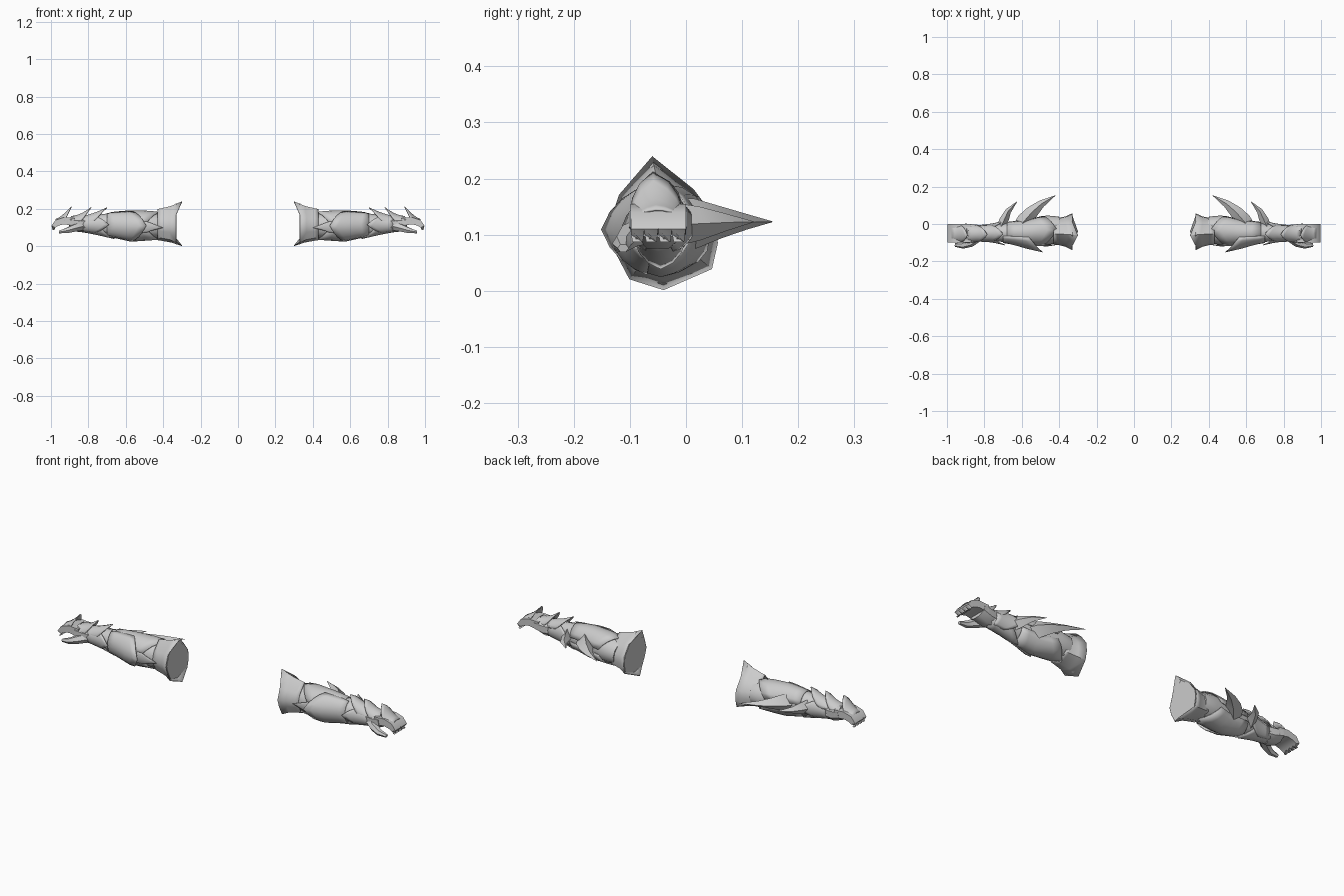
import bpy, math
from mathutils import Vector

if "Cube" in bpy.data.objects:
    bpy.data.objects.remove(bpy.data.objects["Cube"], do_unlink=True)

grey = bpy.data.materials.new("plain grey")
grey.use_nodes = True
grey.diffuse_color = (0.6, 0.6, 0.6, 1)
grey.node_tree.nodes["Principled BSDF"].inputs["Base Color"].default_value = (0.6, 0.6, 0.6, 1)


def build(name, rings, closed=True, caps=True, thick=0, angle=40):
    """Skin a list of point rings, then mirror the part to the other arm."""
    n = len(rings[0])
    verts = [p for r in rings for p in r]
    faces = []
    for i in range(len(rings) - 1):
        for j in range(n if closed else n - 1):
            k = (j + 1) % n
            faces.append((i * n + j, i * n + k, (i + 1) * n + k, (i + 1) * n + j))
    if caps and closed:
        faces += [tuple(range(n))[::-1], tuple(range(len(verts) - n, len(verts)))]
    me = bpy.data.meshes.new(name)
    me.from_pydata(verts, [], faces)
    me.materials.append(grey)
    ob = bpy.data.objects.new(name, me)
    bpy.context.collection.objects.link(ob)
    bpy.ops.object.select_all(action='DESELECT')
    ob.select_set(True)
    bpy.context.view_layer.objects.active = ob
    bpy.ops.object.mode_set(mode='EDIT')
    bpy.ops.mesh.select_all(action='SELECT')
    bpy.ops.mesh.normals_make_consistent(inside=False)
    bpy.ops.object.mode_set(mode='OBJECT')
    bpy.ops.object.shade_smooth_by_angle(angle=math.radians(angle))
    if thick:
        s = ob.modifiers.new("Thickness", 'SOLIDIFY')
        s.thickness, s.offset = thick, 0
    ob.modifiers.new("Other arm", 'MIRROR')
    return ob


def tube(name, path, n=8, turn=0.0, angle=40):
    """Tapered tube through (x, y, z, half width, half height)."""
    pts = [Vector(p[:3]) for p in path]
    rings = []
    for i, p in enumerate(path):
        t = (pts[min(i + 1, len(pts) - 1)] - pts[max(i - 1, 0)]).normalized()
        side = t.cross(Vector((0, 0, 1))).normalized()
        up = side.cross(t)
        rings.append([pts[i] + side * p[3] * math.cos(a) + up * p[4] * math.sin(a)
                      for a in (math.tau * j / n + turn for j in range(n))])
    return build(name, rings, angle=angle)


# Arm centre line: x, y, z, half width, half height
ARM = [(0.40, -0.03, 0.105, 0.070, 0.063), (0.46, -0.032, 0.110, 0.078, 0.070),
       (0.57, -0.045, 0.108, 0.066, 0.078), (0.66, -0.045, 0.115, 0.055, 0.066),
       (0.76, -0.047, 0.117, 0.043, 0.050), (0.83, -0.05, 0.118, 0.040, 0.040),
       (0.90, -0.05, 0.123, 0.046, 0.034), (0.99, -0.05, 0.112, 0.044, 0.028)]


def arm_at(x):
    for a, b in zip(ARM, ARM[1:]):
        if x <= b[0]:
            f = max(0, (x - a[0]) / (b[0] - a[0]))
            return [u + (v - u) * f for u, v in zip(a, b)]
    return ARM[-1]


def plate(name, x0, tip, centre, half, lift, cut=0.6, grow=1.04):
    """Curved armour plate whose free edge runs to a raised point."""
    rings = []
    for i in range(6):
        u = i / 5
        ring = []
        for j in range(9):
            t = j / 4 - 1
            x = x0 + u * (tip - x0) * (1 - cut * abs(t))
            _, cy, cz, w, h = arm_at(x)
            a = math.radians(centre + half * t)
            r = lift * u ** 1.6 * (1 - abs(t)) ** 1.3
            ring.append((x, cy + (w * grow + r) * math.cos(a), cz + (h * grow + r) * math.sin(a)))
        rings.append(ring)
    return build(name, rings, closed=False, thick=0.004)


# Forearm and wrist
tube("forearm", ARM[:6], 12)

# Flared cuff with long top and bottom points
RIM = [(-0.06, 0.238), (0.012, 0.18), (0.05, 0.13), (0.055, 0.085), (0.045, 0.04),
       (-0.04, 0.003), (-0.10, 0.022), (-0.125, 0.07), (-0.138, 0.11), (-0.118, 0.17)]


def rim(x, s, reach=0.0):
    return [(x - (reach if k in (0, 5) else 0), -0.035 + (y + 0.035) * s, 0.105 + (z - 0.105) * s)
            for k, (y, z) in enumerate(RIM)]


build("cuff", [rim(0.33, 1, 0.03), rim(0.365, 0.82, 0.01), rim(0.41, 0.72), rim(0.43, 0.69)],
      caps=False, thick=0.004)
build("cuff_cap", [rim(0.33, 0.93), rim(0.338, 0.9)])

# Overlapping forearm plates: name, start, tip, direction, half arc, lift, cut
plate("upper_forearm_plate", 0.68, 0.41, 90, 80, 0.006, 0.3)
plate("lower_forearm_plate", 0.68, 0.41, 270, 80, 0.004, 0.3)
plate("elbow_guard", 0.70, 0.49, 180, 70, 0.034, 0.35, 1.07)
plate("front_diamond_plate", 0.55, 0.40, 185, 22, 0.003, 0.6, 1.08)
plate("under_wrist_plate", 0.84, 0.66, 270, 85, 0.006, 0.5)
plate("front_wrist_plate", 0.83, 0.69, 180, 60, 0.012, 0.6, 1.06)
plate("back_wrist_plate", 0.82, 0.68, 0, 60, 0.008, 0.6, 1.06)

# Row of raised points along the top of the wrist and hand
plate("wrist_spike_plate", 0.83, 0.70, 95, 75, 0.028, 0.6, 1.06)
plate("hand_spike_plate", 0.89, 0.785, 95, 75, 0.040, 0.6, 1.08)
plate("knuckle_spike_plate", 0.975, 0.89, 95, 70, 0.053, 0.55, 1.05)

# Swept fins on the back of the forearm
tube("large_fin", [(0.62, -0.03, 0.115, 0.035, 0.052), (0.585, 0.018, 0.120, 0.042, 0.044),
                   (0.545, 0.064, 0.122, 0.034, 0.028), (0.495, 0.108, 0.123, 0.020, 0.014),
                   (0.42, 0.153, 0.123, 0.001, 0.001)], 4)
tube("small_fin", [(0.715, -0.025, 0.118, 0.025, 0.040), (0.693, 0.025, 0.120, 0.024, 0.030),
                   (0.672, 0.070, 0.122, 0.016, 0.016), (0.625, 0.120, 0.123, 0.001, 0.001)], 4)

# Palm, curled fingers and thumb
tube("palm", [(0.80, -0.05, 0.118, 0.042, 0.042), (0.85, -0.05, 0.118, 0.052, 0.046),
              (0.90, -0.05, 0.128, 0.056, 0.036)], 8, math.pi / 8)
for k in range(4):
    y = -0.086 + k * 0.0245
    tube("finger_%d" % (k + 1),
         [(0.875, y, 0.130, 0.018, 0.030), (0.93, y, 0.136, 0.018, 0.026),
          (0.968, y, 0.125, 0.018, 0.024), (0.987, y, 0.105, 0.017, 0.016),
          (0.986, y, 0.087, 0.013, 0.007)], 4, math.pi / 4)
tube("thumb", [(0.835, -0.07, 0.108, 0.026, 0.026), (0.875, -0.100, 0.098, 0.024, 0.022),
               (0.915, -0.114, 0.084, 0.018, 0.016), (0.957, -0.112, 0.076, 0.010, 0.008)],
     6)
